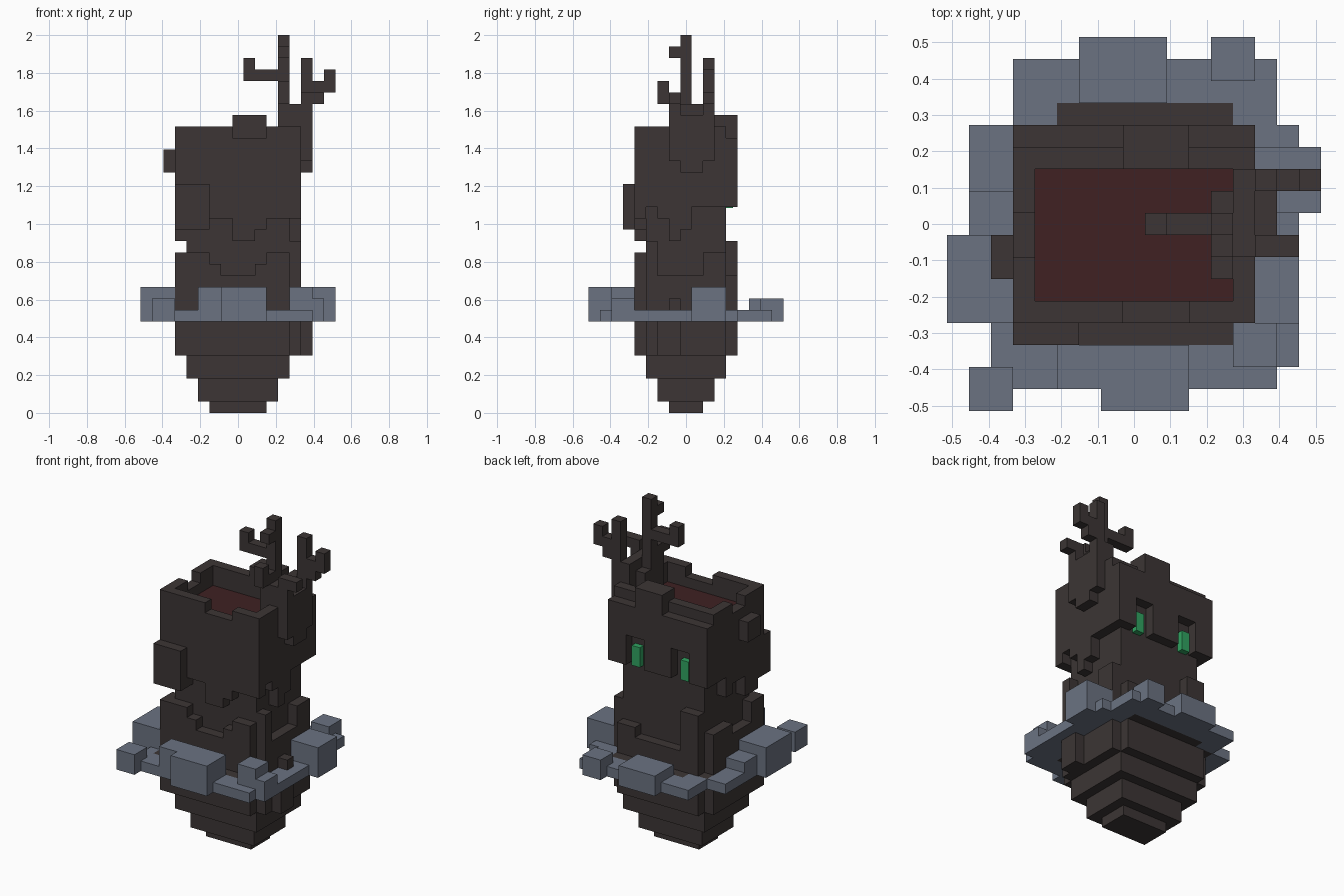
import bpy
import bmesh
from mathutils import Vector

if "Cube" in bpy.data.objects:
    bpy.data.objects.remove(bpy.data.objects["Cube"], do_unlink=True)

UNIT = 2 / 33          # size of one block
CENTRE = 8.5           # grid middle in x and y
cells = {}             # block position -> part name


def fill(part, xs, ys, zs):
    """Fill a range of blocks with a part; part None carves them away."""
    for x in range(*xs):
        for y in range(*ys):
            for z in range(*zs):
                if part:
                    cells[x, y, z] = part
                else:
                    cells.pop((x, y, z), None)


def carve(xs, ys, zs):
    fill(None, xs, ys, zs)


def material(name, colour):
    mat = bpy.data.materials.new(name)
    mat.use_nodes = True
    mat.diffuse_color = (*colour, 1)
    bsdf = next(n for n in mat.node_tree.nodes if n.type == "BSDF_PRINCIPLED")
    bsdf.inputs["Base Color"].default_value = (*colour, 1)
    return mat


charcoal = material("charcoal", (.045, .036, .035))
slate = material("slate grey", (.147, .171, .222))
dark_red = material("dark red", (.05, .015, .016))
green = material("glowing green", (.03, .37, .12))

# Stepped foot
fill("foot", (6, 11), (7, 10), (0, 1))
fill("foot", (5, 12), (6, 11), (1, 3))
fill("foot", (4, 13), (5, 12), (3, 5))

# Inner trunk
fill("trunk", (4, 13), (5, 12), (5, 18))

# Lower shell with a ragged rim, one wall at a time
for x0, x1, top in ((3, 6, 14), (6, 7, 13), (7, 10, 12), (10, 11, 13), (11, 13, 14)):
    fill("lower_shell", (x0, x1), (4, 5), (5, top))
for x0, x1, top in ((4, 6, 15), (6, 11, 11), (11, 13, 12)):
    fill("lower_shell", (x0, x1), (12, 13), (5, top))
for y0, y1, top in ((4, 6, 14), (6, 9, 12), (9, 12, 13)):
    fill("lower_shell", (3, 4), (y0, y1), (5, top))
for y0, y1, top in ((5, 6, 15), (6, 10, 12), (10, 12, 14)):
    fill("lower_shell", (13, 14), (y0, y1), (5, top))
fill("lower_shell", (14, 15), (6, 7), (5, 8))
fill("lower_shell", (14, 15), (7, 8), (5, 10))

# Collar plate, with a dark slab set into it
fill("collar", (3, 15), (1, 16), (8, 9))
fill("collar", (1, 3), (4, 13), (8, 9))
fill("collar", (2, 3), (2, 4), (8, 9))
fill("collar", (15, 16), (2, 13), (8, 9))
fill("collar_slab", (3, 13), (3, 14), (8, 9))
fill("collar", (3, 5), (13, 14), (8, 9))

# Stones standing on the collar
fill("collar_stones", (5, 11), (1, 3), (8, 11))
fill("collar_stones", (7, 11), (0, 1), (8, 11))
fill("collar_stones", (1, 3), (0, 2), (8, 10))
fill("collar_stones", (0, 3), (4, 8), (8, 11))
fill("collar_stones", (1, 3), (8, 10), (8, 10))
fill("collar_stones", (13, 15), (2, 4), (8, 11))
fill("collar_stones", (15, 16), (2, 4), (8, 10))
fill("collar_stones", (14, 17), (9, 12), (8, 11))
fill("collar_stones", (6, 10), (14, 17), (8, 10))
fill("collar_stones", (12, 14), (15, 17), (8, 10))

# Head block with its hollow top and notched rim
fill("head", (3, 14), (4, 13), (18, 25))
carve((3, 14), (12, 13), (24, 25))
carve((4, 13), (5, 11), (23, 25))
carve((8, 11), (4, 5), (24, 25))
carve((3, 4), (7, 9), (24, 25))
fill("head", (8, 11), (11, 13), (24, 26))
fill("head_floor", (4, 13), (5, 11), (22, 23))

# Eye recesses
for x0 in (5, 10):
    carve((x0, x0 + 2), (12, 13), (18, 21))

# Ragged lower edge of the head
for x0, x1, low in ((3, 6, 16), (6, 8, 17), (8, 10, 15), (10, 11, 16), (11, 13, 17)):
    fill("head_fringe", (x0, x1), (4, 5), (low, 18))
for y0, y1, low in ((4, 5, 17), (6, 7, 17), (7, 8, 15), (8, 9, 16)):
    fill("head_fringe", (13, 14), (y0, y1), (low, 18))
for y0, y1, low in ((5, 7, 15), (7, 9, 17), (9, 10, 16)):
    fill("head_fringe", (3, 4), (y0, y1), (low, 18))

# Lumps of bark on the head
fill("bark_lumps", (3, 6), (3, 4), (16, 20))
fill("bark_lumps", (2, 3), (6, 8), (21, 23))

# Root of the branches on the side of the head
fill("branch_root", (14, 15), (7, 11), (22, 26))
fill("branch_root", (14, 15), (8, 10), (21, 22))
fill("branch_root", (13, 14), (7, 11), (25, 27))
fill("branch_root", (12, 13), (7, 10), (23, 26))

# Tall branch with its twigs
fill("tall_branch", (12, 13), (8, 9), (26, 33))
fill("tall_branch", (9, 12), (8, 9), (29, 30))
fill("tall_branch", (9, 10), (8, 9), (30, 31))
fill("tall_branch", (12, 13), (7, 8), (31, 32))
fill("tall_branch", (12, 13), (7, 8), (26, 28))
fill("tall_branch", (12, 13), (6, 7), (27, 29))

# Short branch with its twigs
fill("short_branch", (14, 15), (10, 11), (26, 31))
fill("short_branch", (15, 16), (10, 11), (27, 29))
fill("short_branch", (16, 17), (10, 11), (28, 30))
fill("short_branch", (14, 15), (7, 8), (26, 28))
fill("short_branch", (15, 16), (7, 8), (27, 28))


def build(part, mat):
    """Make one object from the exposed sides of a part's blocks."""
    bm = bmesh.new()
    for cell, owner in cells.items():
        if owner != part:
            continue
        middle = Vector(cell) + Vector((.5, .5, .5)) - Vector((CENTRE, CENTRE, 0))
        for axis in range(3):
            for sign in (-1, 1):
                step = [0, 0, 0]
                step[axis] = sign
                if tuple(c + s for c, s in zip(cell, step)) in cells:
                    continue
                normal = Vector(step)
                u = Vector((0, 0, 0))
                u[(axis + 1) % 3] = .5
                v = normal.cross(u)
                corners = (-u - v, u - v, u + v, v - u)
                bm.faces.new([bm.verts.new((middle + normal / 2 + c) * UNIT)
                              for c in corners])
    bmesh.ops.remove_doubles(bm, verts=bm.verts, dist=UNIT / 100)
    bmesh.ops.dissolve_limit(bm, angle_limit=.01, verts=bm.verts, edges=bm.edges)
    mesh = bpy.data.meshes.new(part)
    bm.to_mesh(mesh)
    bm.free()
    mesh.materials.append(mat)
    bpy.context.collection.objects.link(bpy.data.objects.new(part, mesh))


special = {"collar": slate, "collar_stones": slate, "head_floor": dark_red}
for part in dict.fromkeys(cells.values()):
    build(part, special.get(part, charcoal))

# Glowing eyes in the recesses
for side, name in ((1, "left_eye"), (-1, "right_eye")):
    bpy.ops.mesh.primitive_cube_add(size=1, location=(side * .163, .228, 1.145))
    eye = bpy.context.object
    eye.name = name
    eye.scale = (.055, .04, .12)
    bevel = eye.modifiers.new("soft_corners", "BEVEL")
    bevel.width = .008
    eye.data.materials.append(green)
